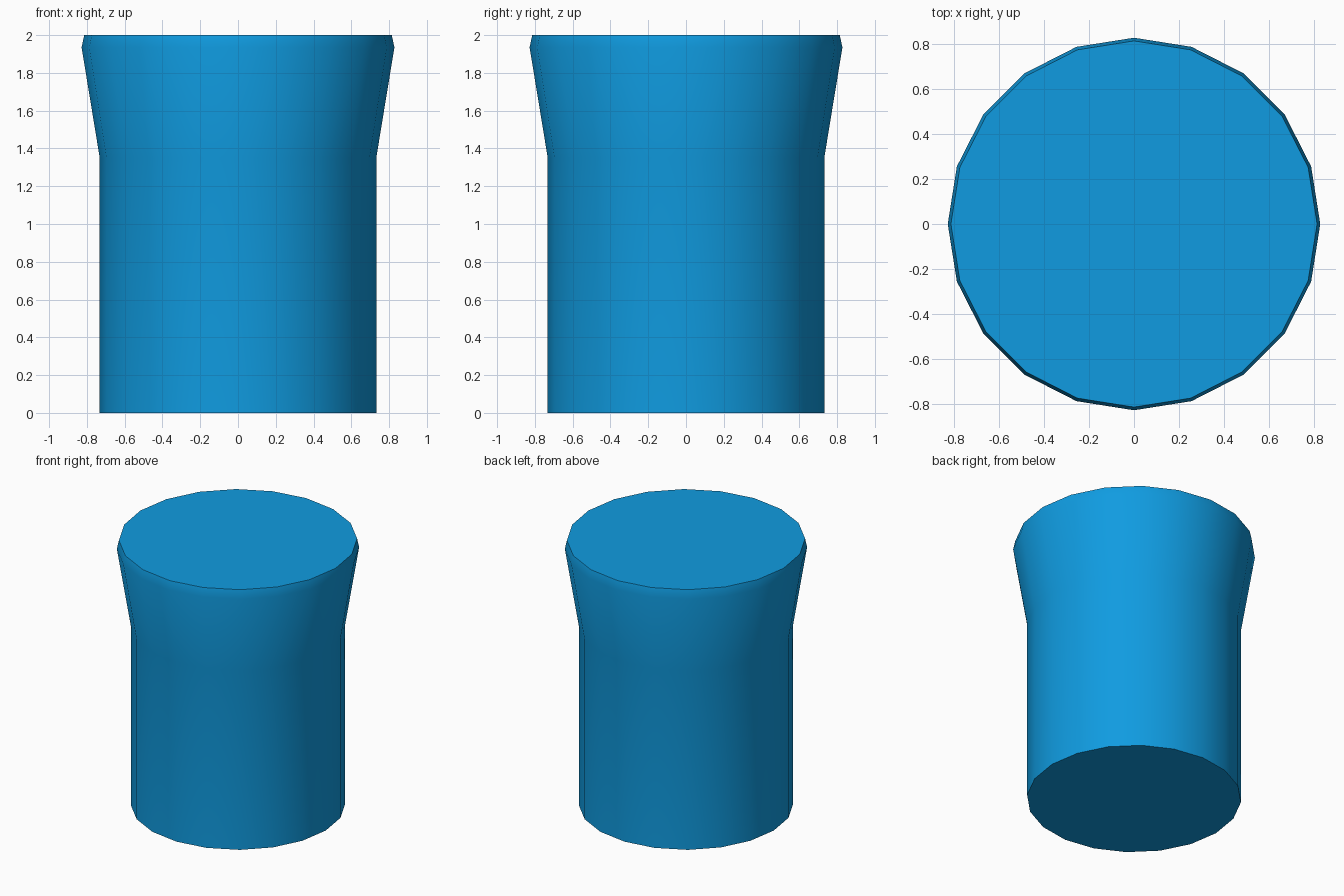
import bpy, bmesh, math

if "Cube" in bpy.data.objects:
    bpy.data.objects.remove(bpy.data.objects["Cube"])

SIDES = 20
# (radius, height): straight stem, flared head, slightly chamfered rim
PROFILE = [(0.732, 0.0), (0.732, 1.35), (0.828, 1.935), (0.814, 2.0)]

# Flared peg: stacked rings joined by quads, closed with flat caps
bm = bmesh.new()
rings = []
for r, z in PROFILE:
    rings.append([bm.verts.new((r * math.cos(2 * math.pi * i / SIDES),
                                r * math.sin(2 * math.pi * i / SIDES), z))
                  for i in range(SIDES)])
for low, high in zip(rings, rings[1:]):
    for i in range(SIDES):
        j = (i + 1) % SIDES
        bm.faces.new((low[i], low[j], high[j], high[i]))
bm.faces.new(rings[0][::-1])
bm.faces.new(rings[-1])

mesh = bpy.data.meshes.new("flared_peg")
bm.to_mesh(mesh)
bm.free()
peg = bpy.data.objects.new("flared_peg", mesh)
bpy.context.collection.objects.link(peg)

# Blue material
blue = bpy.data.materials.new("blue")
blue.diffuse_color = (0.005, 0.33, 0.75, 1.0)
blue.use_nodes = True
blue.node_tree.nodes["Principled BSDF"].inputs["Base Color"].default_value = blue.diffuse_color
mesh.materials.append(blue)

# Smooth sides, crisp cap edges
bpy.context.view_layer.objects.active = peg
peg.select_set(True)
bpy.ops.object.shade_smooth_by_angle(angle=math.radians(35))
